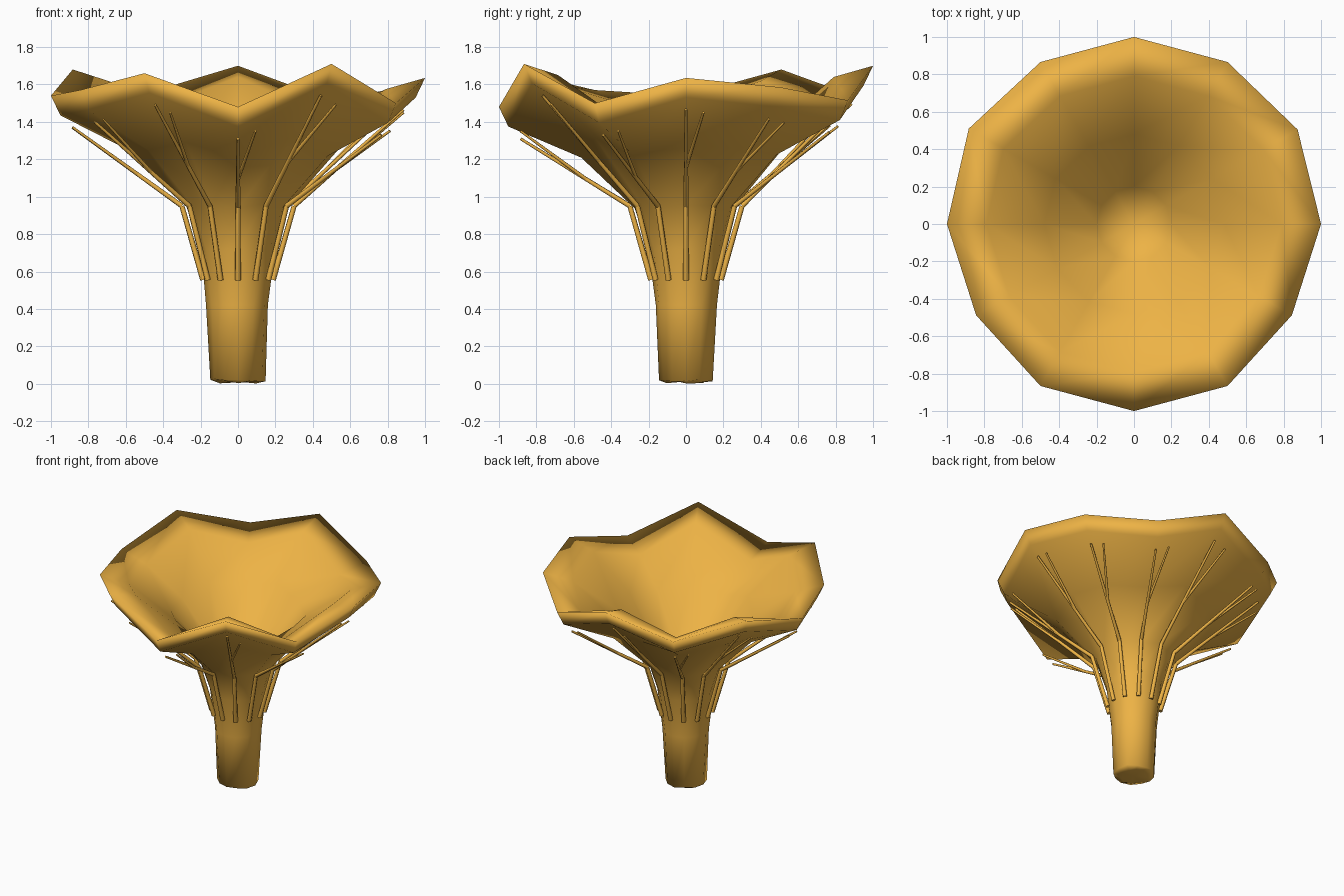
import bpy, bmesh, math, random
from mathutils import Vector

if "Cube" in bpy.data.objects:
    bpy.data.objects.remove(bpy.data.objects["Cube"])

random.seed(4)
N = 12
# wavy rim: height and radius at every 30 degrees, from +x round to -y
RIM_Z = [1.635, 1.585, 1.515, 1.70, 1.55, 1.68, 1.54, 1.57, 1.66, 1.48, 1.71, 1.50]
RIM_R = [1, 1.01, 1, 1, 1, 1.02, 1, 0.975, 1, 1, 1, 0.975]
MEAN = sum(RIM_Z) / N

mat = bpy.data.materials.new("mushroom_yellow")
mat.diffuse_color = (0.85, 0.45, 0.06, 1)
mat.use_nodes = True
mat.node_tree.nodes["Principled BSDF"].inputs["Base Color"].default_value = mat.diffuse_color


def polar(r, a, z):
    return Vector((r * math.cos(a), r * math.sin(a), z))


def finish(bm, name):
    bmesh.ops.recalc_face_normals(bm, faces=bm.faces)
    for f in bm.faces:
        f.smooth = True
    me = bpy.data.meshes.new(name)
    bm.to_mesh(me)
    bm.free()
    me.materials.append(mat)
    ob = bpy.data.objects.new(name, me)
    bpy.context.collection.objects.link(ob)
    return ob


# stem and funnel cap: (radius, height, how strongly the ring follows the rim, jitter)
PROFILE = [(0.10, 0.008, 0, 0.006), (0.143, 0.02, 0, 0.006), (0.165, 0.42, 0, 0.006),
           (0.20, 0.72, 0, 0.004), (0.275, 0.95, 0.1, 0), (0.56, 1.26, 0.45, 0),
           (0.95, MEAN - 0.105, 1, 0), (1.0, MEAN, 1, 0), (0.79, MEAN - 0.06, 1, 0),
           (0.48, 1.32, 0.4, 0), (0.2, 1.0, 0.1, 0)]
bm = bmesh.new()
rings = []
for r, z, follow, jit in PROFILE:
    ring = []
    for k in range(N):
        rr = r * (1 + (RIM_R[k] - 1) * follow) + random.uniform(-jit, jit)
        zz = z + (RIM_Z[k] - MEAN) * follow
        if z < 0.1:
            zz += random.uniform(-0.008, 0.008)
        ring.append(bm.verts.new(polar(rr, k * math.tau / N, zz)))
    rings.append(ring)
for a, b in zip(rings, rings[1:]):
    for k in range(N):
        j = (k + 1) % N
        bm.faces.new((a[k], a[j], b[j], b[k]))
# close the foot and the bottom of the funnel
for ring, z in ((rings[0], 0.012), (rings[-1], 0.87)):
    c = bm.verts.new((0, 0, z))
    for k in range(N):
        bm.faces.new((ring[k], ring[(k + 1) % N], c))
finish(bm, "cap_and_stem")


def tube(bm, p, q, r1, r2, sides=6):
    d = (q - p).normalized()
    u = d.orthogonal().normalized()
    v = d.cross(u)
    ends = [[bm.verts.new(c + r * (u * math.cos(t) + v * math.sin(t)))
             for t in (i * math.tau / sides for i in range(sides))]
            for c, r in ((p, r1), (q, r2))]
    for i in range(sides):
        j = (i + 1) % sides
        bm.faces.new((ends[0][i], ends[0][j], ends[1][j], ends[1][i]))
    bm.faces.new(ends[0])
    bm.faces.new(ends[1])


# forked gill ridges under the cap
for k in range(N):
    bm = bmesh.new()
    a = k * math.tau / N
    side = a + math.radians(6)
    z0 = RIM_Z[k] - 0.17
    z1 = RIM_Z[k] * 0.8 + RIM_Z[(k + 1) % N] * 0.2 - 0.175
    foot, knee = polar(0.187, a, 0.555), polar(0.30, a, 0.95)
    tip = polar(0.885, a, z0)
    tube(bm, foot, knee, 0.016, 0.014)
    tube(bm, knee, tip, 0.014, 0.008)
    tube(bm, knee.lerp(tip, 0.4), polar(0.89, side, z1), 0.011, 0.007)
    ob = finish(bm, f"gill_{k + 1:02d}")
    bpy.context.view_layer.objects.active = ob
    ob.select_set(True)
    bpy.ops.object.shade_smooth_by_angle(angle=math.radians(65))
    ob.select_set(False)
